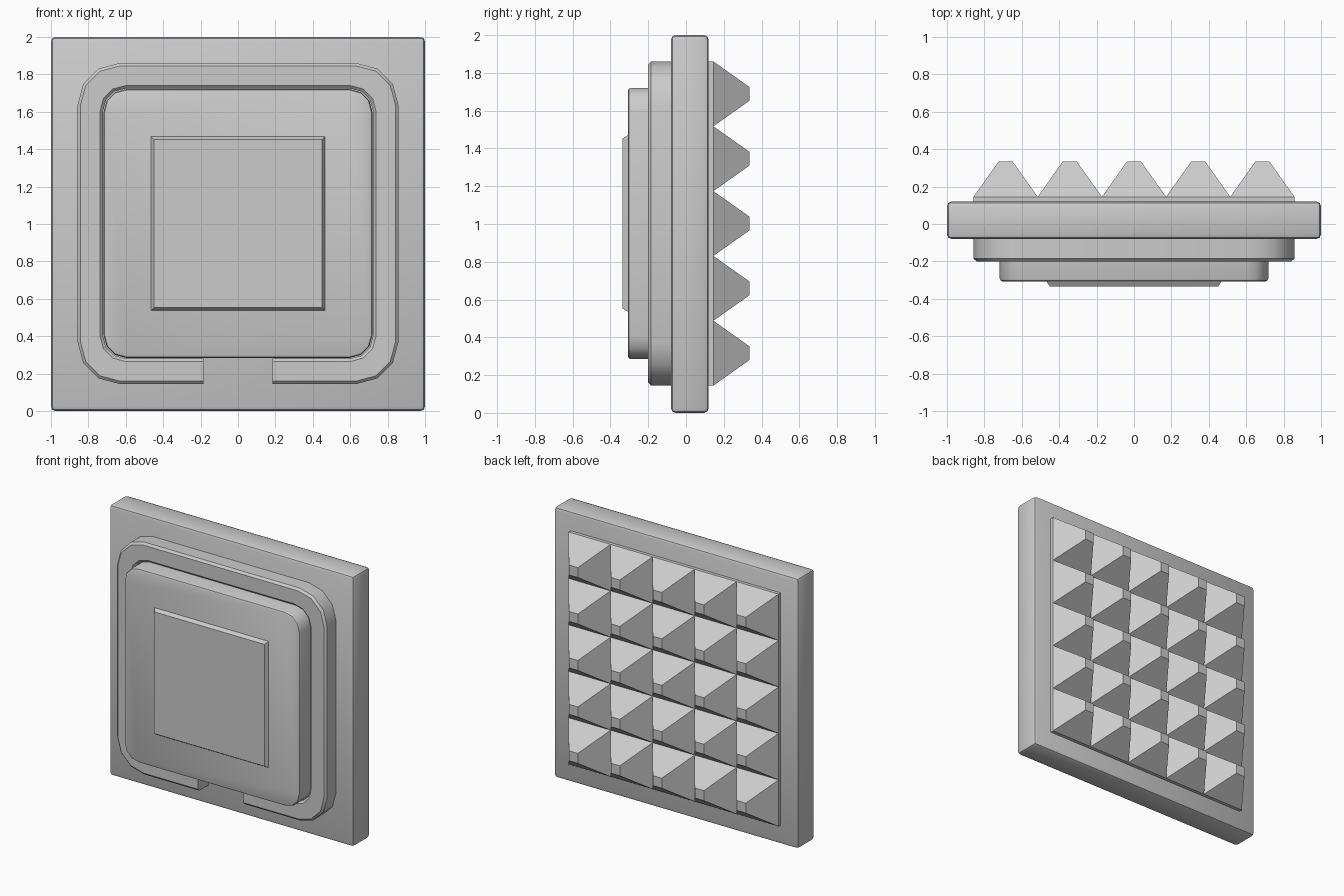
import bpy, bmesh, math

if "Cube" in bpy.data.objects:
    bpy.data.objects.remove(bpy.data.objects["Cube"])

MID = 1.0025  # height of the raised parts' centre


def finish(name, bm, angle=None):
    bmesh.ops.recalc_face_normals(bm, faces=bm.faces[:])
    me = bpy.data.meshes.new(name)
    bm.to_mesh(me)
    bm.free()
    ob = bpy.data.objects.new(name, me)
    bpy.context.collection.objects.link(ob)
    if angle:
        bpy.ops.object.select_all(action='DESELECT')
        ob.select_set(True)
        bpy.context.view_layer.objects.active = ob
        bpy.ops.object.shade_smooth_by_angle(angle=math.radians(angle))
    return ob


def outline(half, radius, gap=0, segs=3):
    """Rounded square in x, z, starting and ending at the bottom."""
    pts = [(gap, -half)] if gap else []
    c = half - radius
    for k, (sx, sz) in enumerate([(1, -1), (1, 1), (-1, 1), (-1, -1)]):
        for i in range(segs + 1 if radius else 1):
            a = math.radians(-90 + 90 * k + 90 * i / segs)
            pts.append((sx * c + radius * math.cos(a), sz * c + radius * math.sin(a)))
    return pts + ([(-gap, -half)] if gap else [])


def loops_of(bm, section, gap=0):
    return [[bm.verts.new((x, y, MID + z)) for x, z in outline(h, r, gap)]
            for h, r, y in section]


def bridge(bm, a, b, closed):
    n = len(a)
    for i in range(n if closed else n - 1):
        j = (i + 1) % n
        bm.faces.new((a[i], a[j], b[j], b[i]))


def slab(name, section, angle=None):
    """Stack of rounded squares, closed at both ends."""
    bm = bmesh.new()
    loops = loops_of(bm, section)
    for a, b in zip(loops, loops[1:]):
        bridge(bm, a, b, True)
    bm.faces.new(loops[0])
    bm.faces.new(loops[-1])
    return finish(name, bm, angle)


# Square back plate with softened edges
bm = bmesh.new()
bmesh.ops.create_cube(bm, size=1)
for v in bm.verts:
    v.co = (v.co.x * 2, v.co.y * 0.2 + 0.02, v.co.z * 2 + 1)
bmesh.ops.bevel(bm, geom=bm.edges[:], offset=0.025, segments=2, profile=0.5, affect='EDGES')
finish("back_plate", bm, 35)

# Raised rim with a gap at the bottom
bm = bmesh.new()
rim = loops_of(bm, [(0.858, 0.225, -0.08), (0.858, 0.225, -0.185), (0.842, 0.209, -0.2),
                    (0.738, 0.138, -0.2), (0.722, 0.122, -0.185), (0.722, 0.122, -0.08)], gap=0.185)
for i, a in enumerate(rim):
    bridge(bm, a, rim[(i + 1) % len(rim)], False)
bm.faces.new([l[0] for l in rim])
bm.faces.new([l[-1] for l in rim])
finish("split_rim", bm, 35)

# Rounded centre block and its thin tapered pad
slab("centre_block", [(0.718, 0.12, -0.08), (0.718, 0.12, -0.29), (0.713, 0.115, -0.303),
                      (0.7, 0.102, -0.308)], 35)
slab("front_pad", [(0.466, 0, -0.3), (0.466, 0, -0.31), (0.45, 0, -0.335)])

# Backing for the studs
slab("stud_base", [(0.858, 0, 0.11), (0.858, 0, 0.145)])

# Five by five grid of blunt pyramids
bm = bmesh.new()
pitch = 0.858 * 2 / 5
for i in range(-2, 3):
    for k in range(-2, 3):
        base, tip = [[bm.verts.new((i * pitch + sx * h, y, MID + k * pitch + sz * h))
                      for sx, sz in ((1, -1), (1, 1), (-1, 1), (-1, -1))]
                     for h, y in ((pitch / 2, 0.145), (0.037, 0.335))]
        bridge(bm, base, tip, True)
        bm.faces.new(tip)
        bm.faces.new(base)
finish("pyramid_studs", bm)
